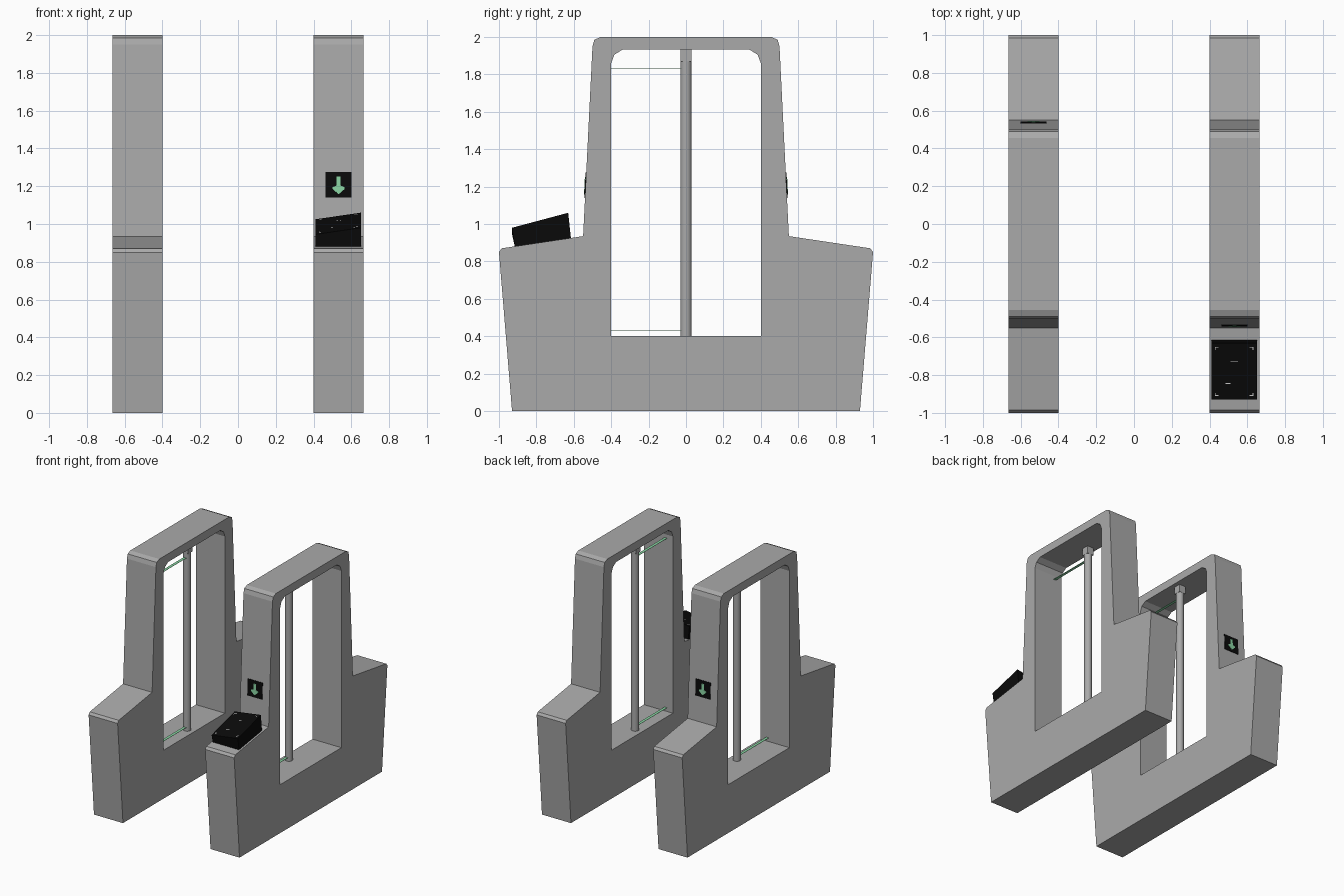
import bpy, bmesh, math
from mathutils import Matrix, Vector

if "Cube" in bpy.data.objects:
    bpy.data.objects.remove(bpy.data.objects["Cube"])


def material(name, rgb):
    m = bpy.data.materials.new(name)
    m.diffuse_color = (*rgb, 1)
    m.use_nodes = True
    m.node_tree.nodes["Principled BSDF"].inputs["Base Color"].default_value = m.diffuse_color
    return m


GREY = material("brushed_grey", (0.40, 0.40, 0.40))
BLACK = material("black_plastic", (0.003, 0.003, 0.003))
GREEN = material("signal_green", (0.25, 0.65, 0.36))
WHITE = material("white_print", (0.75, 0.75, 0.75))


def finish(name, bm, mat, matrix=Matrix()):
    bmesh.ops.recalc_face_normals(bm, faces=bm.faces)
    me = bpy.data.meshes.new(name)
    bm.to_mesh(me)
    bm.free()
    me.transform(matrix)
    me.materials.append(mat)
    ob = bpy.data.objects.new(name, me)
    bpy.context.collection.objects.link(ob)
    return ob


def prism(name, pts, y0, y1, mat, matrix=Matrix()):
    """Outline in x/z, extruded along y."""
    bm = bmesh.new()
    f = bm.faces.new([bm.verts.new((x, y0, z)) for x, z in pts])
    ext = bmesh.ops.extrude_face_region(bm, geom=[f])["geom"]
    bmesh.ops.translate(bm, vec=(0, y1 - y0, 0),
                        verts=[v for v in ext if isinstance(v, bmesh.types.BMVert)])
    return finish(name, bm, mat, matrix)


def box(name, lo, hi, mat):
    return prism(name, [(lo[0], lo[2]), (hi[0], lo[2]), (hi[0], hi[2]), (lo[0], hi[2])],
                 lo[1], hi[1], mat)


def mirrored(half):
    return half + [(-y, z) for y, z in reversed(half)]


def cabinet(name, x):
    """Side profile with a window, extruded across x."""
    outer = mirrored([(-0.93, 0), (-1, 0.85), (-0.985, 0.87), (-0.55, 0.935),
                      (-0.50, 1.95), (-0.49, 1.985), (-0.455, 2.0)])
    inner = mirrored([(-0.4, 0.4), (-0.4, 1.86), (-0.383, 1.905), (-0.34, 1.932)])
    cu = bpy.data.curves.new(name, 'CURVE')
    cu.dimensions = '2D'
    cu.fill_mode = 'BOTH'
    cu.extrude = 0.1325
    for loop in (outer, inner):
        s = cu.splines.new('POLY')
        s.points.add(len(loop) - 1)
        for p, (y, z) in zip(s.points, loop):
            p.co = (y, z, 0, 1)
        s.use_cyclic_u = True
    tmp = bpy.data.objects.new(name + "_curve", cu)
    bpy.context.collection.objects.link(tmp)
    bm = bmesh.new()
    bm.from_mesh(tmp.to_mesh())
    tmp.to_mesh_clear()
    bpy.data.objects.remove(tmp)
    bmesh.ops.remove_doubles(bm, verts=bm.verts, dist=1e-5)
    for f in bm.faces:
        f.smooth = False
    turn = Matrix.Translation((x, 0, 0)) @ Matrix.Rotation(math.pi / 2, 4, 'Z') \
        @ Matrix.Rotation(math.pi / 2, 4, 'X')
    finish(name, bm, GREY, turn)


for side, label in ((-1, "left"), (1, "right")):
    cabinet(label + "_cabinet", side * 0.5325)

    # hinge post with square bracket at its top
    px = side * 0.465
    bm = bmesh.new()
    bmesh.ops.create_cone(bm, cap_ends=True, segments=24, radius1=0.03, radius2=0.03,
                          depth=1.48, matrix=Matrix.Translation((px, 0, 1.14)))
    for f in bm.faces:
        f.smooth = len(f.verts) == 4
    finish(label + "_post", bm, GREY)
    box(label + "_post_bracket", (px - 0.03, -0.03, 1.87), (px + 0.03, 0.03, 1.935), GREY)

    # green edges of the gate panel
    for z, end in ((0.43, "lower"), (1.83, "upper")):
        box(f"{label}_{end}_panel_edge", (px - 0.012, -0.4, z - 0.001),
            (px + 0.012, -0.01, z + 0.001), GREEN)

# direction signs: front of the right cabinet, back of the left one
tilt = Matrix.Translation((0.5325, -0.537, 1.207)) @ Matrix.Rotation(-0.0492, 4, 'X')
arrow = [(-0.011, 0.043), (0.011, 0.043), (0.011, -0.004), (0.032, -0.012), (0.032, -0.022),
         (0, -0.05), (-0.032, -0.022), (-0.032, -0.012), (-0.011, -0.004)]
for label, spin in (("front", 0), ("back", math.pi)):
    m = Matrix.Rotation(spin, 4, 'Z') @ tilt
    s = 0.068
    prism(label + "_sign", [(-s, -s), (s, -s), (s, s), (-s, s)], -0.003, 0.002, BLACK, m)
    prism(label + "_sign_arrow", arrow, -0.006, -0.002, GREEN, m)


# card reader: wedge with a top sloping both ways
def top_z(x, y):
    return 1.06 + (x - 0.65) * 0.146 + (y + 0.63) * 0.267


bm = bmesh.new()
bmesh.ops.create_cube(bm, size=1)
for v in bm.verts:
    right, back, up = (c > 0 for c in v.co)
    x = 0.65 if right else 0.41
    if up:
        y = -0.63 if back else -0.93
        z = top_z(x, y)
    else:
        y, z = (-0.615, 0.922) if back else (-0.915, 0.878)
    v.co = (x, y, z)
finish("card_reader", bm, BLACK)

# printed marks on the reader: corner brackets and two small dashes
normal = Vector((-0.146, -0.267, 1)).normalized()


def mark(name, x0, x1, y0, y1):
    bm = bmesh.new()
    corners = [Vector((x, y, top_z(x, y))) for x, y in
               ((x0, y0), (x1, y0), (x1, y1), (x0, y1))]
    f = bm.faces.new([bm.verts.new(c + normal * 0.002) for c in corners])
    finish(name, bm, WHITE)


for i in (-1, 1):
    for j in (-1, 1):
        cx, cy = 0.53 + i * 0.092, -0.78 + j * 0.122
        mark("reader_corner_bar", cx - 0.01, cx + 0.01, cy + j * 0.006 - 0.002, cy + j * 0.006 + 0.002)
        mark("reader_corner_post", cx + i * 0.008 - 0.002, cx + i * 0.008 + 0.002, cy - 0.008, cy + 0.008)
mark("reader_label_dash", 0.51, 0.55, -0.731, -0.727)
mark("reader_icon_dash", 0.485, 0.51, -0.846, -0.840)
